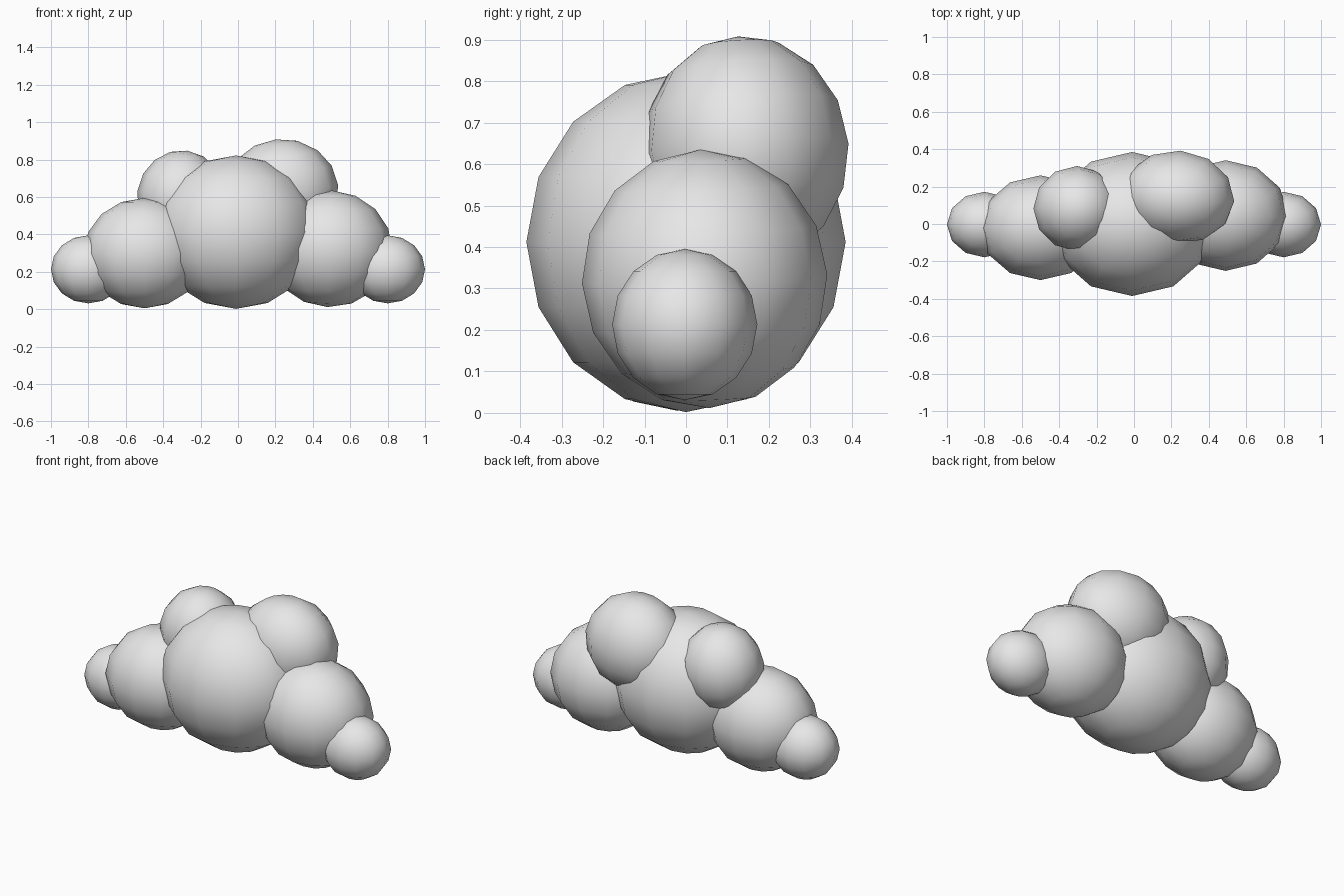
import bpy
from math import radians

cube = bpy.data.objects.get("Cube")
if cube:
    bpy.data.objects.remove(cube, do_unlink=True)

# One soft white for the whole cloud
white = bpy.data.materials.new("cloud_white")
white.use_nodes = True
colour = (0.8, 0.8, 0.8, 1)
white.diffuse_color = colour
white.node_tree.nodes["Principled BSDF"].inputs["Base Color"].default_value = colour


def puff(name, centre, radii, tilt=(0, 0, 0)):
    """A smooth, low-resolution ellipsoid."""
    bpy.ops.mesh.primitive_uv_sphere_add(segments=12, ring_count=8, radius=1, location=centre)
    ob = bpy.context.object
    ob.name = name
    ob.scale = radii
    ob.rotation_euler = [radians(a) for a in tilt]
    ob.data.materials.append(white)
    bpy.ops.object.shade_smooth()
    return ob


# Large middle puff
puff("centre_puff", (-0.01, 0, 0.412), (0.44, 0.385, 0.41))

# Side puffs, stepping down to the ends
puff("right_side_puff", (-0.5, -0.02, 0.3), (0.325, 0.28, 0.295))
puff("left_side_puff", (0.49, 0.045, 0.323), (0.335, 0.296, 0.312), (2, 2, 0))
for side, sx in (("right", -1), ("left", 1)):
    puff(side + "_end_puff", (0.8 * sx, -0.003, 0.213), (0.2, 0.175, 0.182))

# Upper puffs towards the back
puff("upper_right_puff", (-0.305, 0.083, 0.6), (0.235, 0.227, 0.25), (0, 8, 0))
puff("upper_left_puff", (0.233, 0.143, 0.632), (0.305, 0.25, 0.278), (4, -6, -4))
